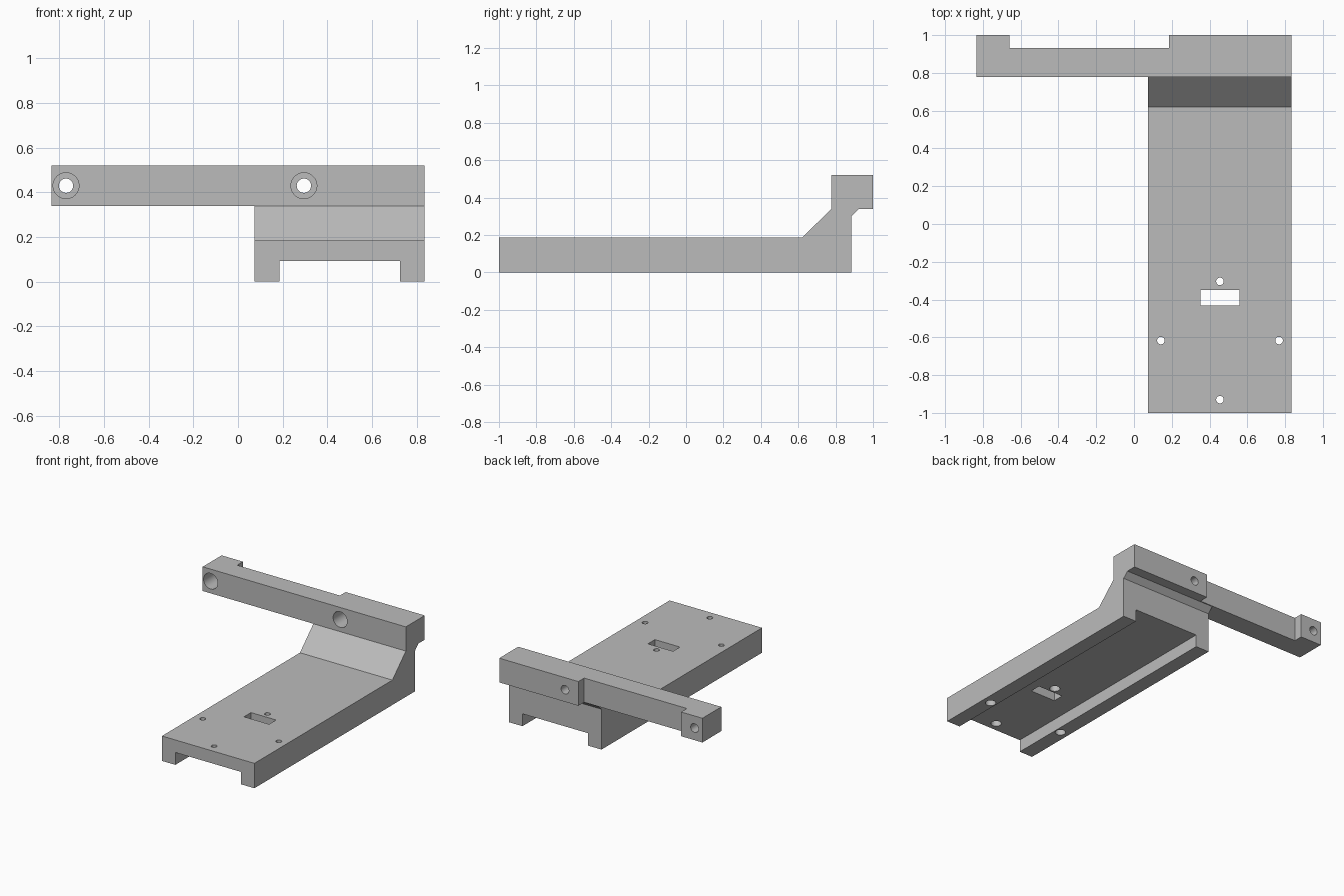
import bpy
import bmesh
from mathutils import Matrix, Vector

if "Cube" in bpy.data.objects:
    bpy.data.objects.remove(bpy.data.objects["Cube"], do_unlink=True)

grey = bpy.data.materials.new("plain grey")
grey.use_nodes = True
colour = (0.5, 0.5, 0.5, 1)
grey.diffuse_color = colour
grey.node_tree.nodes["Principled BSDF"].inputs["Base Color"].default_value = colour


def finish(name, bm):
    bmesh.ops.recalc_face_normals(bm, faces=bm.faces)
    mesh = bpy.data.meshes.new(name)
    bm.to_mesh(mesh)
    bm.free()
    mesh.materials.append(grey)
    obj = bpy.data.objects.new(name, mesh)
    bpy.context.collection.objects.link(obj)
    return obj


def extrude(name, points, offset):
    """Closed solid swept from a flat outline."""
    bm = bmesh.new()
    face = bm.faces.new([bm.verts.new(p) for p in points])
    swept = bmesh.ops.extrude_face_region(bm, geom=[face])["geom"]
    verts = [v for v in swept if isinstance(v, bmesh.types.BMVert)]
    bmesh.ops.translate(bm, verts=verts, vec=offset)
    return finish(name, bm)


def box(name, x0, x1, y0, y1, z0, z1):
    outline = [(x0, y0, z0), (x1, y0, z0), (x1, y1, z0), (x0, y1, z0)]
    return extrude(name, outline, (0, 0, z1 - z0))


def rod(name, start, end, radius):
    start, end = Vector(start), Vector(end)
    axis = end - start
    turn = axis.to_track_quat('Z', 'Y').to_matrix().to_4x4()
    bm = bmesh.new()
    bmesh.ops.create_cone(bm, cap_ends=True, segments=48, radius1=radius,
                          radius2=radius, depth=axis.length,
                          matrix=Matrix.Translation((start + end) / 2) @ turn)
    return finish(name, bm)


def combine(target, tool, operation):
    tool.hide_render = True
    mod = target.modifiers.new("combine", 'BOOLEAN')
    mod.operation = operation
    mod.solver = 'EXACT'
    mod.object = tool
    bpy.context.view_layer.objects.active = target
    bpy.ops.object.modifier_apply(modifier=mod.name)
    bpy.data.objects.remove(tool, do_unlink=True)


LEFT, RIGHT = 0.835, 0.075
MID = (LEFT + RIGHT) / 2

# Base plate with sloped upright; its tip is buried in the crossbar
side = [(-1, 0), (0.885, 0), (0.885, 0.3), (0.925, 0.34), (0.9, 0.4),
        (0.8, 0.4), (0.778, 0.34), (0.62, 0.185), (-1, 0.185)]
bracket = extrude("mounting_bracket", [(RIGHT, y, z) for y, z in side],
                  (LEFT - RIGHT, 0, 0))

# Crossbar with a shallow recess along the back
plan = [(-LEFT, 0.778), (LEFT, 0.778), (LEFT, 1), (0.185, 1),
        (0.185, 0.932), (-0.66, 0.932), (-0.66, 1), (-LEFT, 1)]
crossbar = extrude("crossbar", [(x, y, 0.34) for x, y in plan], (0, 0, 0.18))
combine(bracket, crossbar, 'UNION')

# Channel under the plate, leaving two runners
combine(bracket, box("channel", MID - 0.27, MID + 0.27, -1.1, 1.1, -0.1, 0.092),
        'DIFFERENCE')

# Rectangular slot
combine(bracket, box("slot", MID - 0.103, MID + 0.103, -0.432, -0.35, 0, 0.3),
        'DIFFERENCE')

# Four screw holes, counterbored from below
for dx, dy in ((1, 0), (-1, 0), (0, 1), (0, -1)):
    x, y = MID + 0.313 * dx, -0.617 + 0.313 * dy
    combine(bracket, rod("screw_hole", (x, y, -0.1), (x, y, 0.3), 0.02), 'DIFFERENCE')
    combine(bracket, rod("screw_head", (x, y, -0.1), (x, y, 0.135), 0.036), 'DIFFERENCE')

# Two crossbar bolt holes, counterbored from the front
for x in (-0.77, 0.295):
    combine(bracket, rod("bolt_hole", (x, 0.7, 0.43), (x, 1.1, 0.43), 0.032), 'DIFFERENCE')
    combine(bracket, rod("bolt_head", (x, 0.7, 0.43), (x, 0.92, 0.43), 0.058), 'DIFFERENCE')

# Smooth the hole walls, keep every edge crisp
bpy.ops.object.select_all(action='DESELECT')
bracket.select_set(True)
bpy.context.view_layer.objects.active = bracket
bpy.ops.object.shade_smooth_by_angle(angle=0.5)
